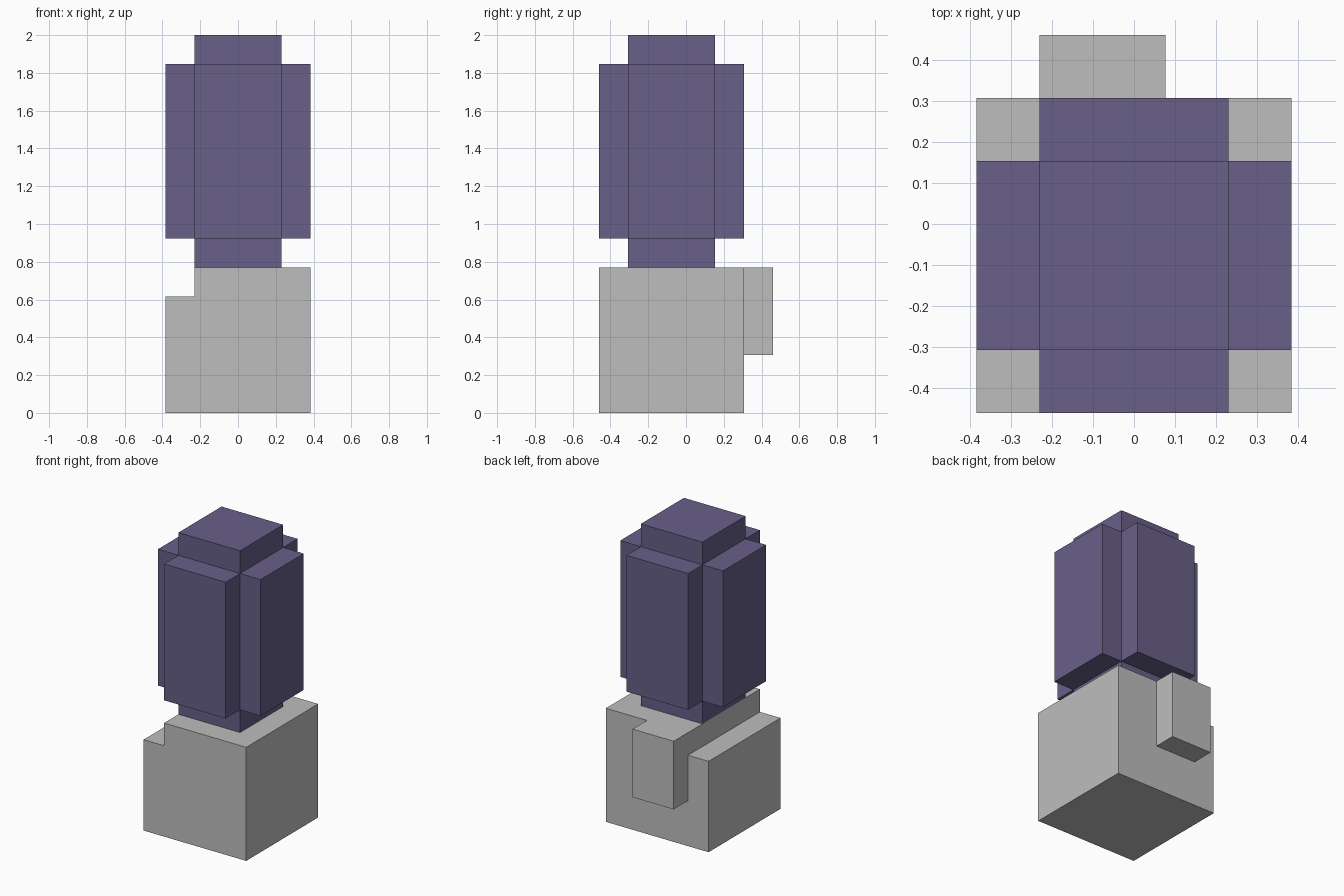
import bpy
import bmesh

cube = bpy.data.objects.get("Cube")
if cube:
    bpy.data.objects.remove(cube, do_unlink=True)

U = 2 / 13        # one grid unit: every size is a multiple of it
CY = -0.5 * U     # depth centre of the body


def material(name, rgb):
    m = bpy.data.materials.new(name)
    m.use_nodes = True
    m.diffuse_color = (*rgb, 1)
    m.node_tree.nodes["Principled BSDF"].inputs["Base Color"].default_value = (*rgb, 1)
    return m


grey = material("light_grey", (0.515, 0.515, 0.515))
purple = material("dusty_purple", (0.138, 0.115, 0.246))


def prism(name, profile, y0, y1, mat):
    """Extrude an x-z outline from y0 to y1."""
    bm = bmesh.new()
    face = bm.faces.new([bm.verts.new((x, y0, z)) for x, z in profile])
    new = bmesh.ops.extrude_face_region(bm, geom=[face])["geom"]
    moved = [v for v in new if isinstance(v, bmesh.types.BMVert)]
    bmesh.ops.translate(bm, verts=moved, vec=(0, y1 - y0, 0))
    bmesh.ops.recalc_face_normals(bm, faces=bm.faces)
    mesh = bpy.data.meshes.new(name)
    bm.to_mesh(mesh)
    bm.free()
    mesh.materials.append(mat)
    obj = bpy.data.objects.new(name, mesh)
    bpy.context.collection.objects.link(obj)
    return obj


def box(name, x0, x1, y0, y1, z0, z1, mat):
    return prism(name, [(x0, z0), (x1, z0), (x1, z1), (x0, z1)], y0, y1, mat)


# Base block with a step cut along its right top edge
w = 2.5 * U
step = [(-w, 0), (w, 0), (w, 5 * U), (-1.5 * U, 5 * U), (-1.5 * U, 4 * U), (-w, 4 * U)]
prism("base_block", step, CY - w, CY + w, grey)

# Block projecting from the back of the base
box("back_block", -1.5 * U, 0.5 * U, CY + w, CY + w + U, 2 * U, 5 * U, grey)

# Central column
c = 1.5 * U
box("column", -c, c, CY - c, CY + c, 5 * U, 13 * U, purple)

# Raised panels on the four sides of the column
for name, s in (("right", -1), ("left", 1)):
    x0, x1 = sorted((s * c, s * w))
    box(name + "_panel", x0, x1, CY - c, CY + c, 6 * U, 12 * U, purple)
for name, s in (("front", -1), ("back", 1)):
    y0, y1 = sorted((CY + s * c, CY + s * w))
    box(name + "_panel", -c, c, y0, y1, 6 * U, 12 * U, purple)
